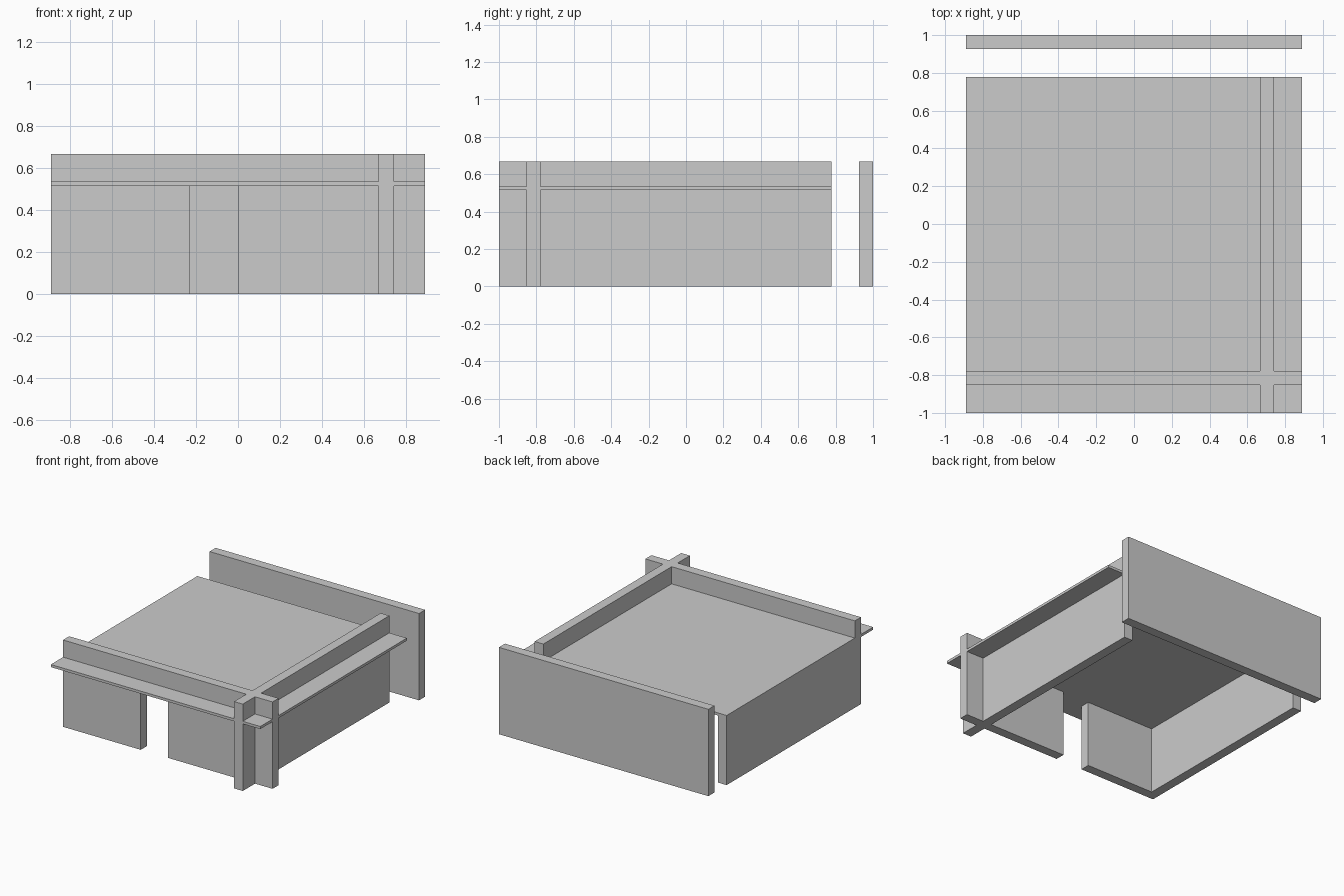
import bpy
import bmesh

if "Cube" in bpy.data.objects:
    bpy.data.objects.remove(bpy.data.objects["Cube"])

X, T, H = 0.89, 0.074, 0.667      # half width, wall thickness, wall height
Z0, Z1 = 0.515, 0.535             # roof slab bottom and top
FRONT, BACK = -0.852, 0.778       # front wall outer face, rear edge of the room


def prism(name, profile, y0, y1):
    """Extrude an XZ outline from y0 to y1."""
    bm = bmesh.new()
    face = bm.faces.new([bm.verts.new((x, y0, z)) for x, z in profile])
    ext = bmesh.ops.extrude_face_region(bm, geom=[face])
    verts = [v for v in ext["geom"] if isinstance(v, bmesh.types.BMVert)]
    bmesh.ops.translate(bm, verts=verts, vec=(0, y1 - y0, 0))
    bmesh.ops.recalc_face_normals(bm, faces=bm.faces)
    mesh = bpy.data.meshes.new(name)
    bm.to_mesh(mesh)
    bm.free()
    ob = bpy.data.objects.new(name, mesh)
    bpy.context.collection.objects.link(ob)
    return ob


def box(name, x0, x1, y0, y1, z0, z1):
    return prism(name, [(x0, z0), (x1, z0), (x1, z1), (x0, z1)], y0, y1)


# Front wall with the doorway cut up to the roof slab
shell = prism("room_shell", [(-X, 0), (-0.23, 0), (-0.23, Z0), (0, Z0), (0, 0),
                             (X, 0), (X, H), (-X, H)], FRONT, FRONT + T)

# Right wall, low left wall and flat roof slab, merged into the front wall
parts = [
    box("right_wall", 0.667, 0.667 + T, -1, BACK, 0, H),
    box("left_wall", -X, -X + T, FRONT, BACK, 0, Z1),
    box("roof_slab", -X, X, -1, BACK, Z0, Z1),
]
for part in parts:
    mod = shell.modifiers.new(part.name, 'BOOLEAN')
    mod.operation = 'UNION'
    mod.solver = 'EXACT'
    mod.object = part
bpy.context.view_layer.objects.active = shell
for part in parts:
    bpy.ops.object.modifier_apply(modifier=part.name)
    bpy.data.objects.remove(part)

# Detached rear wall
box("back_wall", -X, X, 1 - T, 1, 0, H)
